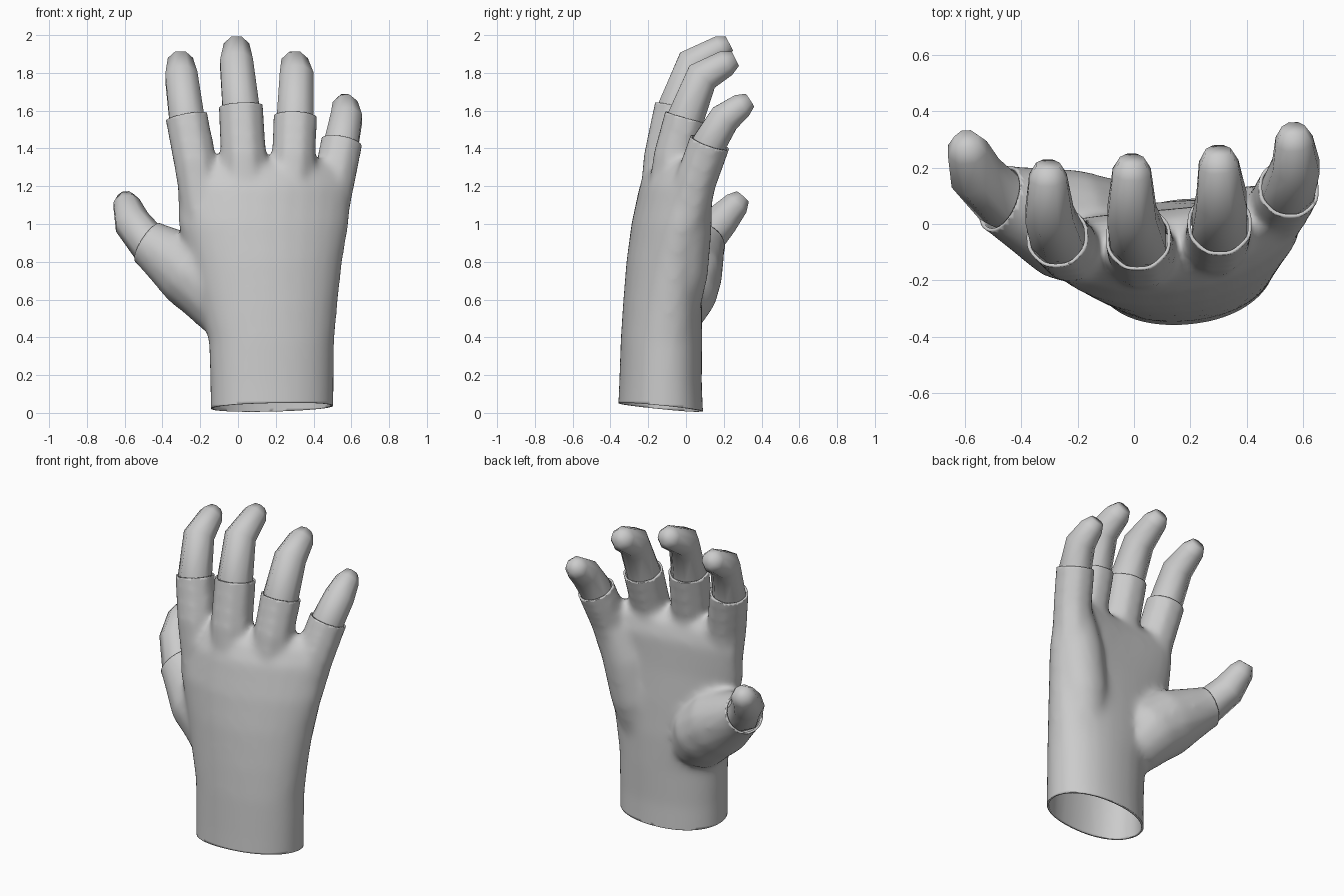
import bpy, bmesh
from math import cos, sin, pi, copysign
from mathutils import Vector

if "Cube" in bpy.data.objects:
    bpy.data.objects.remove(bpy.data.objects["Cube"])


def loft(bm, rings):
    """Skin a closed solid through rings of equal point count."""
    vr = [[bm.verts.new(p) for p in r] for r in rings]
    n = len(vr[0])
    faces = [bm.faces.new((a[i], a[(i + 1) % n], b[(i + 1) % n], b[i]))
             for a, b in zip(vr, vr[1:]) for i in range(n)]
    faces += [bm.faces.new(vr[0][::-1]), bm.faces.new(vr[-1])]
    bmesh.ops.recalc_face_normals(bm, faces=faces)


def tube(bm, path, sides=8):
    """Round tube through (x, y, z, radius) stations."""
    pts = [Vector(p[:3]) for p in path]
    rings = []
    for i, p in enumerate(pts):
        d = Vector()
        if i > 0:
            d += (p - pts[i - 1]).normalized()
        if i < len(pts) - 1:
            d += (pts[i + 1] - p).normalized()
        d.normalize()
        u = (Vector((1, 0, 0)) - d * d.x).normalized()
        v = d.cross(u)
        r = path[i][3]
        rings.append([p + r * (u * cos(t) + v * sin(t))
                      for t in [2 * pi * (k + .5) / sides for k in range(sides)]])
    loft(bm, rings)


def make(name, bm):
    me = bpy.data.meshes.new(name)
    bm.to_mesh(me)
    bm.free()
    ob = bpy.data.objects.new(name, me)
    bpy.context.collection.objects.link(ob)
    return ob


def shade(ob, angle):
    bpy.ops.object.select_all(action='DESELECT')
    ob.select_set(True)
    bpy.context.view_layer.objects.active = ob
    bpy.ops.object.shade_smooth_by_angle(angle=angle)


# Sleeve stations per digit; the last one is the cuff
sleeves = {
    "index": [(-.18, -.12, 1.0, .11), (-.228, -.09, 1.33, .12), (-.272, -.045, 1.565, .120)],
    "middle": [(.04, -.14, 1.05, .12), (.03, -.105, 1.35, .128), (.015, -.05, 1.62, .126)],
    "ring": [(.27, -.10, 1.05, .12), (.295, -.06, 1.35, .122), (.303, .0, 1.565, .124)],
    "pinky": [(.46, .0, 1.0, .12), (.507, .05, 1.22, .117), (.548, .125, 1.43, .118)],
    "thumb": [(-.03, -.08, .52, .168), (-.12, -.03, .645, .20), (-.25, .0, .755, .202),
              (-.475, .09, .9, .125)],
}
# Bare digit stations: knuckle, last joint, tip
digits = {
    "index": [(-.272, -.045, 1.565, .10), (-.30, .035, 1.78, .092), (-.305, .165, 1.855, .072), (-.305, .21, 1.877, .045)],
    "middle": [(.015, -.05, 1.62, .105), (-.008, .035, 1.85, .094), (-.008, .185, 1.932, .073), (-.008, .23, 1.955, .045)],
    "ring": [(.303, .0, 1.565, .105), (.31, .085, 1.78, .096), (.30, .21, 1.85, .076), (.298, .26, 1.875, .047)],
    "pinky": [(.548, .125, 1.43, .097), (.574, .205, 1.56, .090), (.567, .295, 1.627, .071), (.564, .338, 1.655, .044)],
    "thumb": [(-.475, .09, .9, .107), (-.562, .18, 1.01, .098), (-.59, .265, 1.105, .075), (-.595, .30, 1.145, .045)],
}

# Palm: arched oval sections (z, x0, x1, centre y, half depth, arch, skew)
bm = bmesh.new()
sections = [(-.08, -.145, .505, -.135, .229, 0, .022),
            (.15, -.147, .507, -.135, .218, 0, .022),
            (.38, -.155, .51, -.13, .215, 0, .022),
            (.58, -.21, .528, -.125, .208, .02, .02),
            (.80, -.26, .553, -.122, .193, .04, .028),
            (1.0, -.318, .588, -.115, .172, .06, .04),
            (1.2, -.322, .603, -.095, .148, .085, .05),
            (1.29, -.29, .575, -.085, .11, .09, .05),
            (1.34, -.25, .54, -.08, .05, .09, .05)]
rings = []
for z, x0, x1, cy, ry, arch, skew in sections:
    cx, rx = (x0 + x1) / 2, (x1 - x0) / 2
    ring = []
    for k in range(28):
        c, s = [copysign(abs(f) ** .93, f) for f in (cos(2 * pi * k / 28), sin(2 * pi * k / 28))]
        ring.append((cx + rx * c, cy + ry * s + arch * c * c + skew * c, z))
    rings.append(ring)
loft(bm, rings)

# Palm pad on the outer edge, then the finger sleeves run past their cuffs
tube(bm, [(.30, -.10, .4, .14), (.37, -.035, .75, .155), (.42, -.015, 1.0, .155), (.485, .03, 1.2, .115)], 16)
cuts = []
for name, st in sleeves.items():
    a, b = Vector(st[-2][:3]), Vector(st[-1][:3])
    d = (b - a).normalized()
    tube(bm, st + [(*(b + d * .08), st[-1][3] - .002)], 14 if name == "thumb" else 8)
    cuts.append((b, d))
glove = make("glove", bm)

# Fuse the solids and soften the webs
m = glove.modifiers.new("fuse", 'REMESH')
m.mode = 'VOXEL'
m.voxel_size = .018
m = glove.modifiers.new("soften", 'SMOOTH')
m.factor = .5
m.iterations = 18
dg = bpy.context.evaluated_depsgraph_get()
fused = bpy.data.meshes.new_from_object(glove.evaluated_get(dg))
glove.modifiers.clear()
glove.data = fused


def trim(bm, co, no, radius):
    """Slice off everything past a plane within a radius."""
    faces = [f for f in bm.faces if (f.calc_center_median() - co).length < radius]
    geom = set(faces)
    for f in faces:
        geom.update(f.edges)
        geom.update(f.verts)
    bmesh.ops.bisect_plane(bm, geom=list(geom), plane_co=co, plane_no=no,
                           dist=1e-5, clear_outer=True)


# Open the cuffs and the slanted wrist
bm = bmesh.new()
bm.from_mesh(glove.data)
for co, no in cuts:
    trim(bm, co, no, .168)
trim(bm, Vector((.18, -.135, .03)), Vector((.03, -.1, -1)).normalized(), .45)
bm.to_mesh(glove.data)
bm.free()
m = glove.modifiers.new("fabric", 'SOLIDIFY')
m.thickness = .012
m.offset = -1
shade(glove, 1.0)

# Bare fingers and thumb start inside the sleeves
for name, st in digits.items():
    a, b = Vector(sleeves[name][-2][:3]), Vector(st[0][:3])
    start = b - (b - a).normalized() * .12
    bm = bmesh.new()
    tube(bm, [(*start, st[0][3] - .004)] + st)
    shade(make("bare_thumb" if name == "thumb" else name + "_finger", bm), 1.2)
